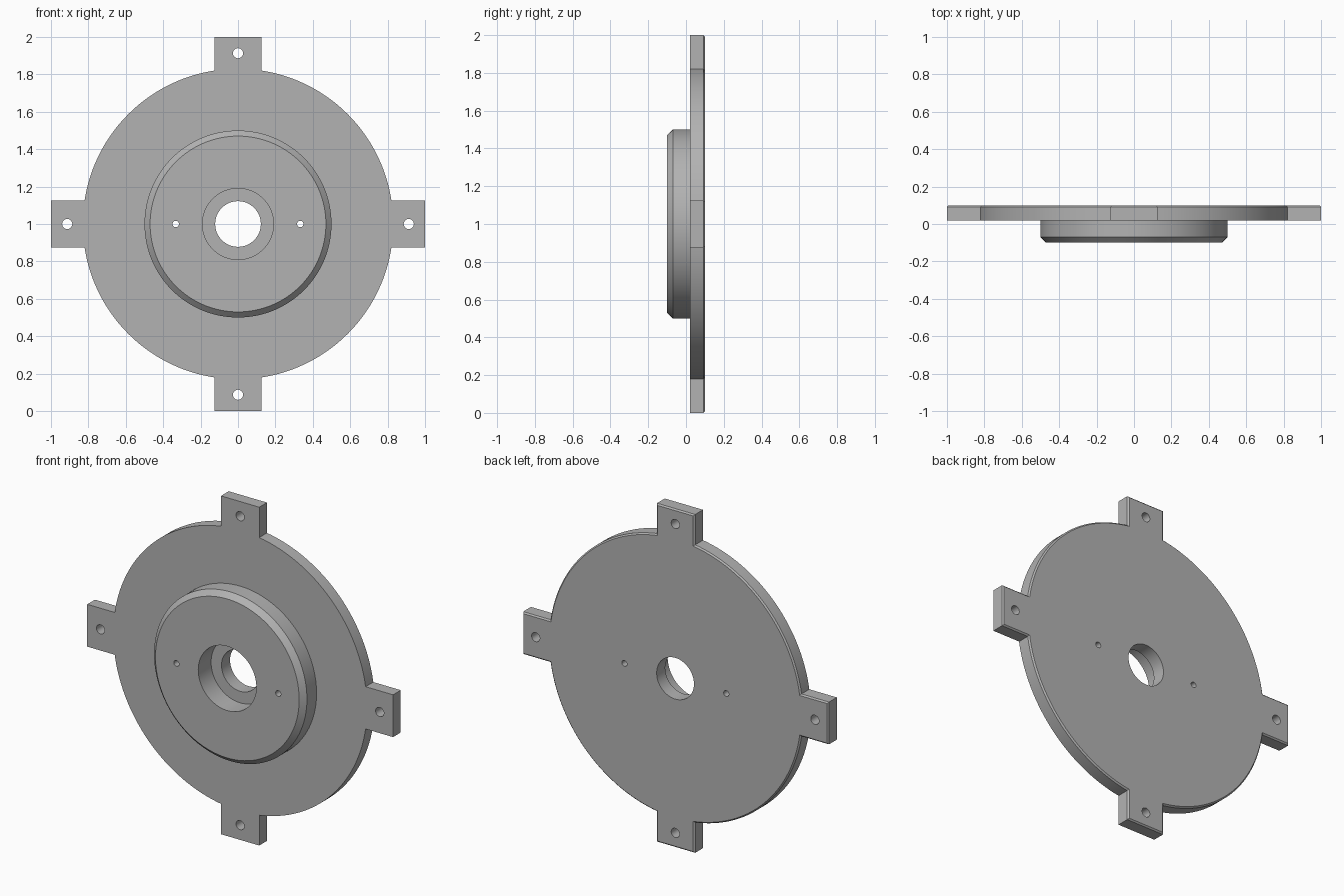
import bpy, bmesh
from math import asin, cos, sin, pi, radians
from mathutils import Matrix, Vector

if "Cube" in bpy.data.objects:
    bpy.data.objects.remove(bpy.data.objects["Cube"], do_unlink=True)

CENTRE = Vector((0, 0, 1))
FRONT, MID, BACK = -0.10, 0.02, 0.10
DISC_R, TAB_HALF, TAB_END = 0.83, 0.125, 1.0

grey = bpy.data.materials.new("plain grey")
grey.use_nodes = True
colour = (0.45, 0.45, 0.45, 1)
grey.diffuse_color = colour
grey.node_tree.nodes["Principled BSDF"].inputs["Base Color"].default_value = colour


def loft(name, rings):
    """Closed solid through rings of equal point count, capped at both ends."""
    bm = bmesh.new()
    loops = [[bm.verts.new(CENTRE + Vector(p)) for p in ring] for ring in rings]
    n = len(loops[0])
    for a, b in zip(loops, loops[1:]):
        for i in range(n):
            j = (i + 1) % n
            bm.faces.new((a[i], a[j], b[j], b[i]))
    bm.faces.new(loops[0])
    bm.faces.new(loops[-1])
    bmesh.ops.recalc_face_normals(bm, faces=bm.faces[:])
    mesh = bpy.data.meshes.new(name)
    bm.to_mesh(mesh)
    bm.free()
    mesh.materials.append(grey)
    obj = bpy.data.objects.new(name, mesh)
    bpy.context.scene.collection.objects.link(obj)
    return obj


def lathe(name, profile, x=0, z=0, n=128):
    """Solid turned about the y axis from (radius, y) pairs."""
    return loft(name, [[(x + r * cos(2 * pi * i / n), y, z + r * sin(2 * pi * i / n))
                        for i in range(n)] for r, y in profile])


def plate_ring(y, inset=0.0):
    """Disc outline with four square tabs."""
    r, w, e = DISC_R - inset, TAB_HALF - inset, TAB_END - inset
    a0, steps = asin(w / r), 36
    quarter = [(e, -w), (e, w)]
    for i in range(steps + 1):
        a = a0 + (pi / 2 - 2 * a0) * i / steps
        quarter.append((r * cos(a), r * sin(a)))
    ring = []
    for k in range(4):
        turn = Matrix.Rotation(k * pi / 2, 2)
        for p in quarter:
            q = turn @ Vector(p)
            ring.append((q.x, y, q.y))
    return ring


def combine(target, other, operation):
    mod = target.modifiers.new(operation.title(), "BOOLEAN")
    mod.operation, mod.solver, mod.object = operation, "EXACT", other
    bpy.context.view_layer.objects.active = target
    bpy.ops.object.modifier_apply(modifier=mod.name)
    bpy.data.objects.remove(other, do_unlink=True)


# Tabbed plate with a fine chamfer on its back edge
plate = loft("flanged_plate", [plate_ring(MID), plate_ring(BACK - 0.008),
                               plate_ring(BACK, 0.008)])

# Raised round hub with chamfered rim
combine(plate, lathe("hub", [(0.47, FRONT), (0.5, FRONT + 0.03), (0.5, MID + 0.03)]), "UNION")

# Stepped centre bore
combine(plate, lathe("bore_cutter", [(0.19, FRONT - 0.1), (0.19, MID), (0.122, MID),
                                     (0.122, BACK + 0.1)]), "DIFFERENCE")

# Bolt holes in the tabs and pin holes in the hub
holes = [(0.913 * dx, 0.913 * dz, 0.027) for dx, dz in ((1, 0), (-1, 0), (0, 1), (0, -1))]
holes += [(0.333 * side, 0, 0.017) for side in (1, -1)]
for x, z, r in holes:
    combine(plate, lathe("hole_cutter", [(r, FRONT - 0.1), (r, BACK + 0.1)], x, z, 32),
            "DIFFERENCE")

# Smooth round walls, sharp edges
bpy.ops.object.select_all(action="DESELECT")
plate.select_set(True)
bpy.context.view_layer.objects.active = plate
bpy.ops.object.shade_smooth_by_angle(angle=radians(30))
